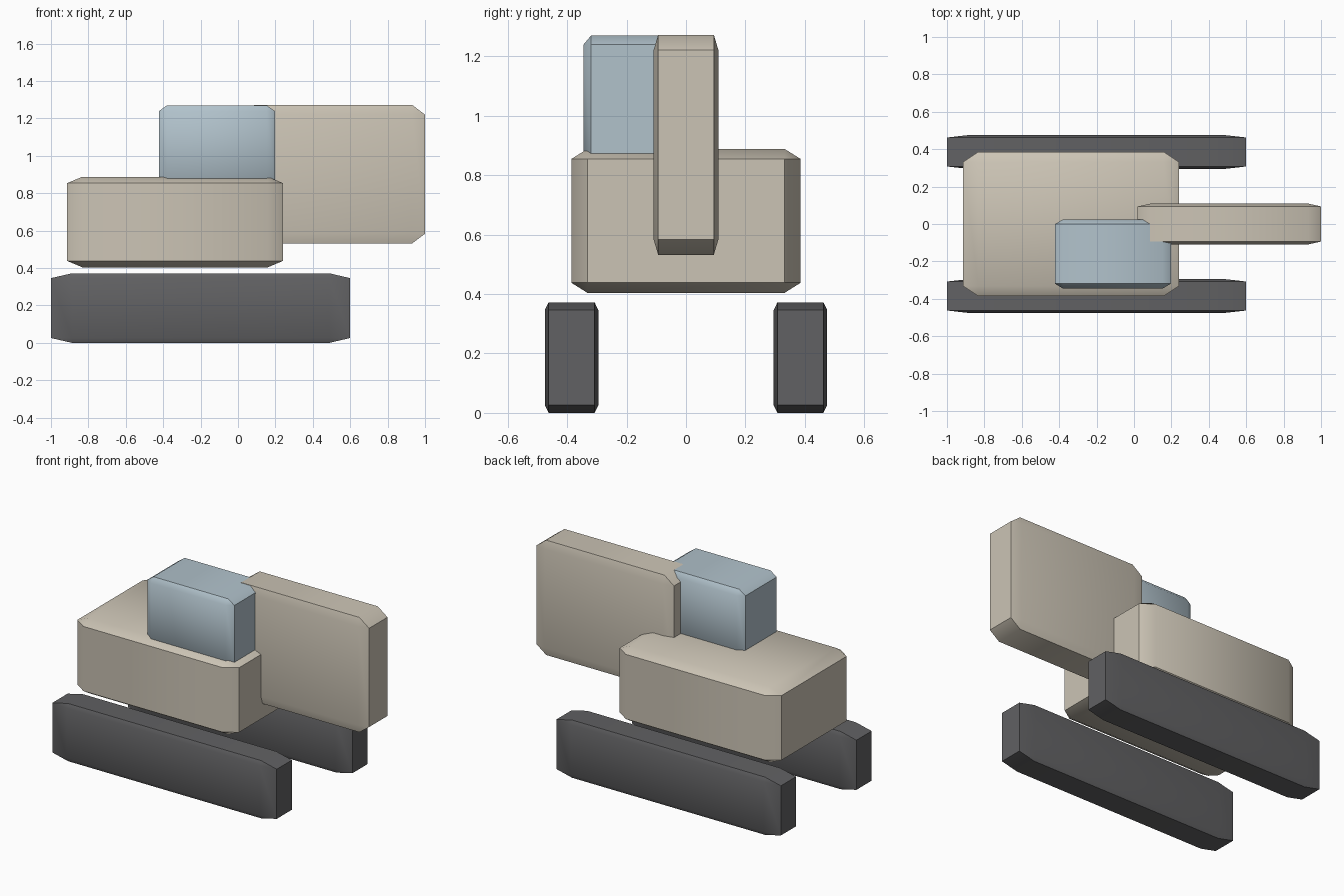
import bpy, bmesh, math
from mathutils import Vector

cube = bpy.data.objects.get("Cube")
if cube:
    bpy.data.objects.remove(cube, do_unlink=True)


def material(name, rgb):
    m = bpy.data.materials.new(name)
    m.use_nodes = True
    m.diffuse_color = (*rgb, 1)
    m.node_tree.nodes["Principled BSDF"].inputs["Base Color"].default_value = (*rgb, 1)
    return m


tan = material("tan paint", (0.60, 0.55, 0.46))
glass = material("pale blue glass", (0.44, 0.54, 0.60))
rubber = material("dark rubber", (0.12, 0.12, 0.125))

CHAMFER = 0.07  # share of each side, so the chamfer stretches with the block


def block(name, low, high, mat):
    """Chamfered unit cube stretched between two corners."""
    low, high = Vector(low), Vector(high)
    size, centre = high - low, (low + high) / 2
    bm = bmesh.new()
    bmesh.ops.create_cube(bm, size=1)
    bmesh.ops.bevel(bm, geom=bm.edges[:], offset=CHAMFER, segments=1,
                    profile=0.5, affect='EDGES')
    bmesh.ops.scale(bm, vec=size, verts=bm.verts)
    bmesh.ops.recalc_face_normals(bm, faces=bm.faces)
    mesh = bpy.data.meshes.new(name)
    bm.to_mesh(mesh)
    bm.free()
    mesh.materials.append(mat)
    obj = bpy.data.objects.new(name, mesh)
    obj.location = centre
    bpy.context.collection.objects.link(obj)
    bpy.ops.object.select_all(action='DESELECT')
    obj.select_set(True)
    bpy.context.view_layer.objects.active = obj
    bpy.ops.object.shade_smooth_by_angle(angle=math.radians(40))
    return obj


# Pair of crawler tracks
for name, y in (("front_track", -0.385), ("back_track", 0.385)):
    block(name, (-1, y - 0.09, 0), (0.6, y + 0.09, 0.372), rubber)

# Main body, cab and boom
block("body", (-0.913, -0.386, 0.404), (0.24, 0.386, 0.888), tan)
block("cab", (-0.423, -0.345, 0.825), (0.197, 0.025, 1.27), glass)
block("boom", (0.02, -0.109, 0.532), (1, 0.109, 1.272), tan)
